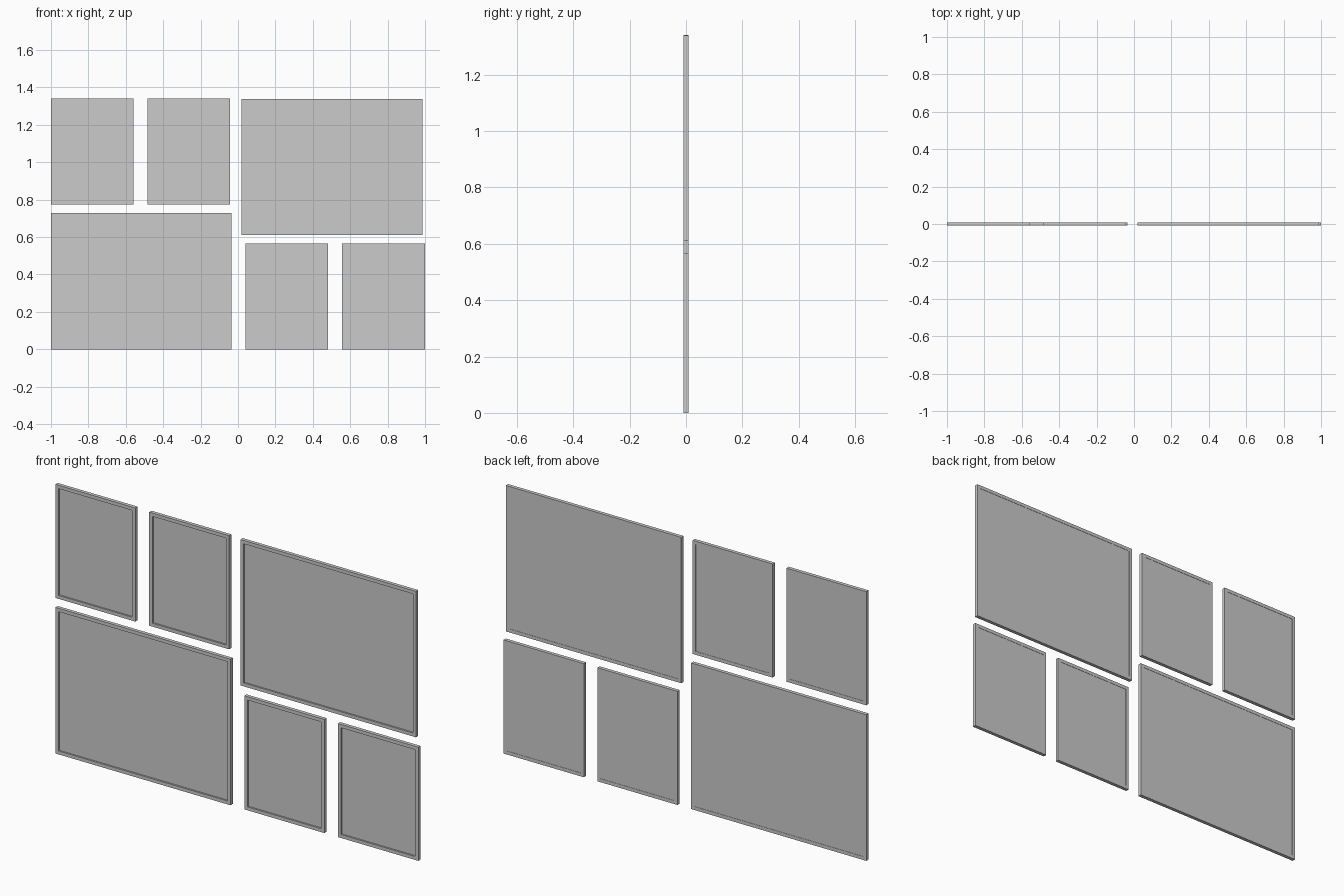
import bpy, bmesh
from mathutils import Vector

if "Cube" in bpy.data.objects:
    bpy.data.objects.remove(bpy.data.objects["Cube"])

DEPTH = 0.018      # frame thickness
RAIL = 0.017       # frame rail width
FRONT_Y, BACK_Y = -0.001, 0.0075   # picture panel front and back


def finish(bm, name):
    bmesh.ops.recalc_face_normals(bm, faces=bm.faces)
    mesh = bpy.data.meshes.new(name)
    bm.to_mesh(mesh)
    bm.free()
    obj = bpy.data.objects.new(name, mesh)
    bpy.context.collection.objects.link(obj)


def rect(bm, x0, x1, z0, z1, y):
    return [bm.verts.new((x, y, z)) for x, z in ((x0, z0), (x1, z0), (x1, z1), (x0, z1))]


# Mitred rectangular ring with four rails
def frame(name, x0, x1, z0, z1):
    bm = bmesh.new()
    h, r = DEPTH / 2, RAIL
    loops = [rect(bm, x0, x1, z0, z1, -h),
             rect(bm, x0 + r, x1 - r, z0 + r, z1 - r, -h),
             rect(bm, x0 + r, x1 - r, z0 + r, z1 - r, h),
             rect(bm, x0, x1, z0, z1, h)]
    for a, b in zip(loops, loops[1:] + loops[:1]):
        for i in range(4):
            j = (i + 1) % 4
            bm.faces.new((a[i], a[j], b[j], b[i]))
    finish(bm, name)


# Thin picture board recessed inside its frame
def panel(name, x0, x1, z0, z1):
    bm = bmesh.new()
    bmesh.ops.create_cube(bm, size=1)
    bmesh.ops.scale(bm, verts=bm.verts,
                    vec=(x1 - x0 - 2 * RAIL, BACK_Y - FRONT_Y, z1 - z0 - 2 * RAIL))
    bmesh.ops.translate(bm, verts=bm.verts,
                        vec=Vector(((x0 + x1) / 2, (FRONT_Y + BACK_Y) / 2, (z0 + z1) / 2)))
    finish(bm, name)


# Collage layout: x min, x max, z min, z max
layout = {
    "small_upper_left": (-1.0, -0.56, 0.775, 1.341),
    "small_upper_right": (-0.483, -0.043, 0.775, 1.341),
    "large_upper": (0.02, 0.987, 0.612, 1.339),
    "large_lower": (-1.0, -0.035, 0.0, 0.728),
    "small_lower_left": (0.041, 0.482, 0.0, 0.566),
    "small_lower_right": (0.557, 1.0, 0.0, 0.566),
}
for key, box in layout.items():
    frame(key + "_frame", *box)
    panel(key + "_picture", *box)
